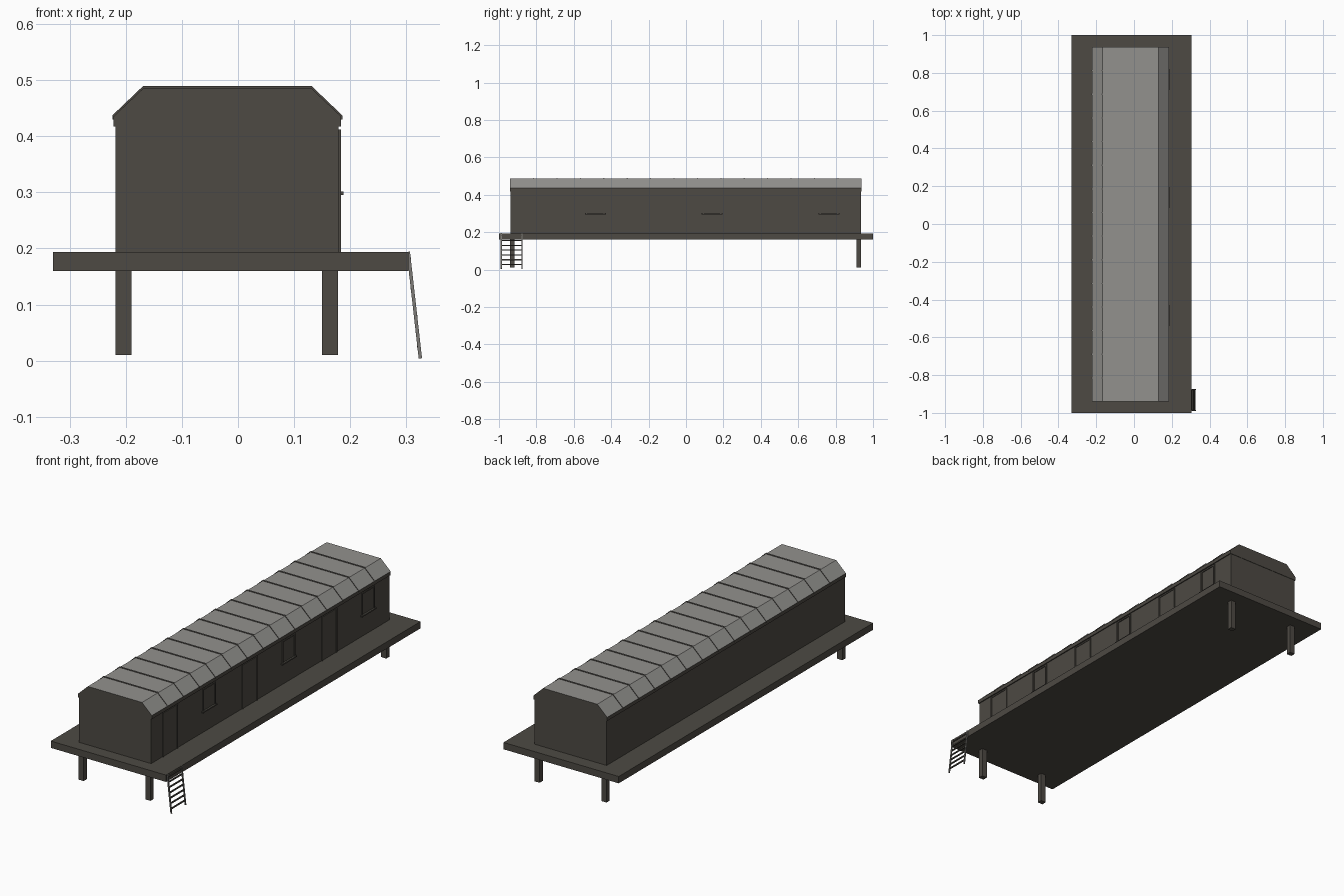
import bpy, bmesh
from mathutils import Vector

if "Cube" in bpy.data.objects:
    bpy.data.objects.remove(bpy.data.objects["Cube"])


def material(name, rgb):
    m = bpy.data.materials.new(name)
    m.diffuse_color = (*rgb, 1)
    m.use_nodes = True
    m.node_tree.nodes["Principled BSDF"].inputs["Base Color"].default_value = m.diffuse_color
    return m


WALL = material("dark_timber", (0.075, 0.068, 0.057))
ROOF = material("grey_roofing", (0.29, 0.285, 0.27))
METAL = material("ladder_grey", (0.20, 0.195, 0.18))


def finish(name, bm, mats):
    bmesh.ops.recalc_face_normals(bm, faces=bm.faces)
    me = bpy.data.meshes.new(name)
    bm.to_mesh(me)
    bm.free()
    for m in mats:
        me.materials.append(m)
    ob = bpy.data.objects.new(name, me)
    bpy.context.collection.objects.link(ob)
    return ob


def box(name, x, y, z, mat=WALL):
    bm = bmesh.new()
    bmesh.ops.create_cube(bm, size=1)
    for v in bm.verts:
        v.co = Vector([(a + b) / 2 + c * (b - a) for c, (a, b) in zip(v.co, (x, y, z))])
    return finish(name, bm, [mat])


def extrude_y(name, profile, y0, y1, mats, rule=None):
    bm = bmesh.new()
    face = bm.faces.new([bm.verts.new((x, y0, z)) for x, z in profile])
    new = bmesh.ops.extrude_face_region(bm, geom=[face])["geom"]
    for v in new:
        if isinstance(v, bmesh.types.BMVert):
            v.co.y = y1
    bmesh.ops.recalc_face_normals(bm, faces=bm.faces)
    if rule:
        for f in bm.faces:
            f.material_index = rule(f)
    return finish(name, bm, mats)


def bar(name, a, b, size, mat):
    a, b = Vector(a), Vector(b)
    ob = box(name, (-size / 2, size / 2), (-size / 2, size / 2),
             (-(b - a).length / 2, (b - a).length / 2), mat)
    ob.location = (a + b) / 2
    ob.rotation_euler = (b - a).to_track_quat('Z', 'Y').to_euler()
    return ob


# platform and stilts
box("platform", (-0.33, 0.304), (-1, 1), (0.16, 0.194))
for x in (-0.218, 0.15):
    for y in (-0.942, 0.911):
        box("stilt", (x, x + 0.028), (y, y + 0.025), (0.01, 0.165))

# cabin body
box("cabin_walls", (-0.218, 0.179), (-0.938, 0.935), (0.19, 0.425))

# roof: grey only on faces that look upward
up = lambda f: 1 if f.normal.z > 0.3 else 0
roof = [(-0.222, 0.417), (-0.222, 0.435), (-0.168, 0.486),
        (0.13, 0.486), (0.184, 0.435), (0.184, 0.417)]
extrude_y("roof", roof, -0.94, 0.937, [WALL, ROOF], up)

# raised roof seams
seam = [(-0.224, 0.430), (-0.224, 0.437), (-0.169, 0.4895),
        (0.131, 0.4895), (0.186, 0.437), (0.186, 0.430)]
step = 1.877 / 15
for i in range(1, 15):
    y = -0.94 + i * step
    extrude_y("roof_seam", seam, y - 0.003, y + 0.003, [WALL, ROOF], up)


# doors and windows on the right wall
def opening(name, y0, y1, z0, z1):
    t, x = 0.007, (0.175, 0.1835)
    box(name + "_jamb", x, (y0, y0 + t), (z0, z1))
    box(name + "_jamb", x, (y1 - t, y1), (z0, z1))
    box(name + "_head", x, (y0 + t, y1 - t), (z1 - t, z1))


for i in range(3):
    y = i * 0.625
    opening("door", -0.85 + y, -0.732 + y, 0.194, 0.412)
    box("door_panel", (0.175, 0.1805), (-0.843 + y, -0.739 + y), (0.194, 0.405))
    opening("window", -0.535 + y, -0.435 + y, 0.30, 0.412)
    box("window_sill", (0.175, 0.188), (-0.541 + y, -0.429 + y), (0.295, 0.301))

# ladder
top, foot = (0.3035, 0.194), (0.325, 0.004)
for y in (-0.988, -0.877):
    bar("ladder_rail", (top[0], y, top[1]), (foot[0], y, foot[1]), 0.006, METAL)
for i in range(7):
    t = 0.07 + i * 0.135
    x = top[0] + (foot[0] - top[0]) * t
    z = top[1] + (foot[1] - top[1]) * t
    bar("ladder_rung", (x, -0.988, z), (x, -0.877, z), 0.006, WALL)
